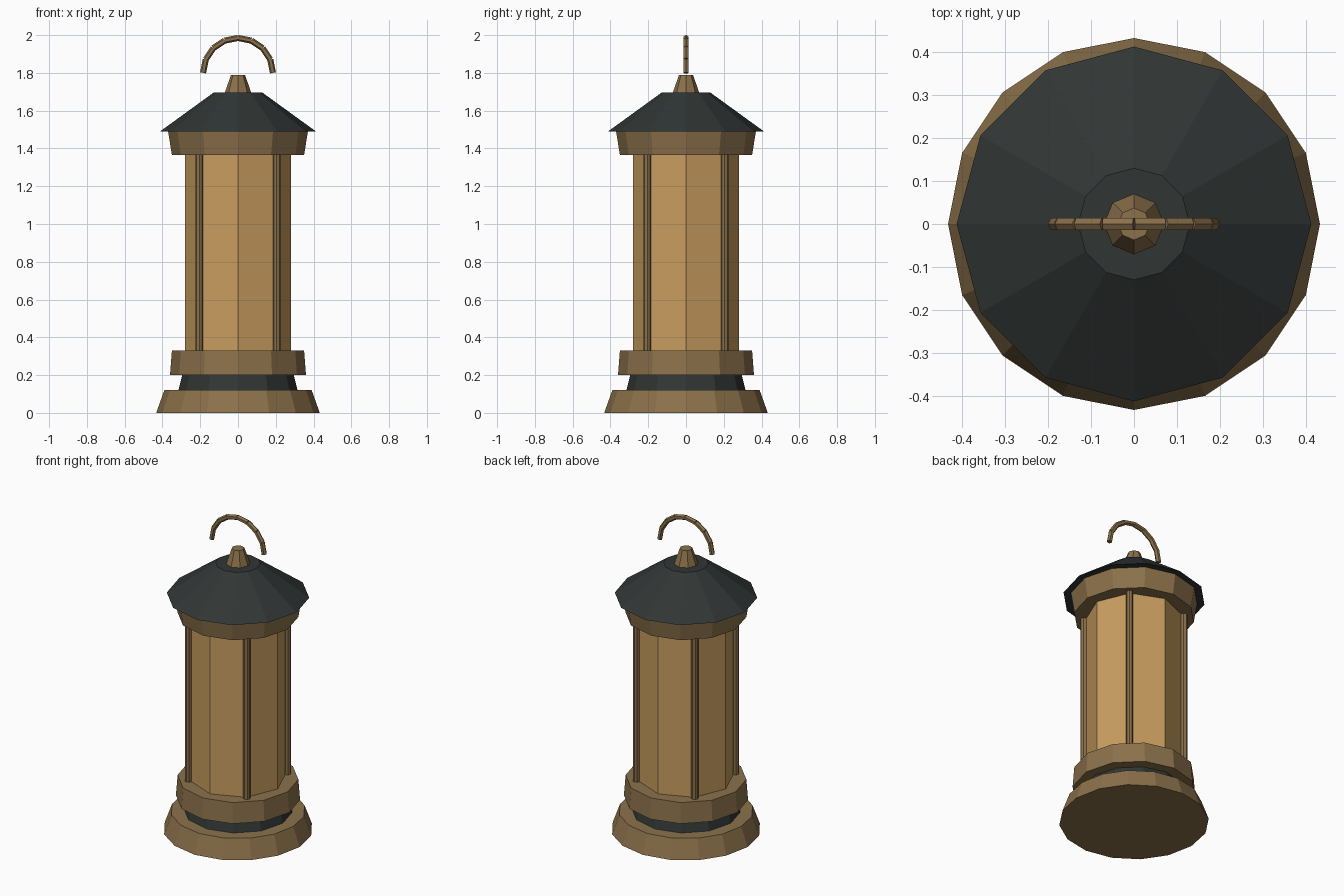
import bpy
from math import cos, sin, pi, radians
from mathutils import Vector

if "Cube" in bpy.data.objects:
    bpy.data.objects.remove(bpy.data.objects["Cube"])


def material(name, rgb):
    m = bpy.data.materials.new(name)
    m.diffuse_color = (*rgb, 1)
    m.use_nodes = True
    m.node_tree.nodes["Principled BSDF"].inputs["Base Color"].default_value = m.diffuse_color
    return m


brass = material("brass", (0.26, 0.165, 0.07))
iron = material("dark_iron", (0.03, 0.037, 0.036))
amber = material("amber_glass", (0.58, 0.34, 0.115))


def frustum(name, sides, r0, r1, z0, z1, mat, x=0, y=0):
    bpy.ops.mesh.primitive_cone_add(vertices=sides, radius1=r0, radius2=r1,
                                    depth=z1 - z0, location=(x, y, (z0 + z1) / 2))
    ob = bpy.context.object
    ob.name = name
    ob.data.materials.append(mat)
    return ob


def bar(name, a, b, r, sides, mat):
    d = b - a
    bpy.ops.mesh.primitive_cylinder_add(vertices=sides, radius=r, depth=d.length,
                                        location=(a + b) / 2,
                                        rotation=d.to_track_quat('Z', 'Y').to_euler())
    ob = bpy.context.object
    ob.name = name
    ob.data.materials.append(mat)


# Stacked body, bottom to top
frustum("base", 16, 0.433, 0.39, 0, 0.12, brass)
frustum("base_neck", 12, 0.315, 0.295, 0.12, 0.20, iron)
frustum("lower_collar", 12, 0.36, 0.35, 0.20, 0.33, brass)
frustum("glass", 8, 0.28, 0.28, 0.33, 1.365, amber)
frustum("upper_collar", 12, 0.35, 0.37, 1.365, 1.49, brass)
frustum("roof", 12, 0.413, 0.13, 1.49, 1.695, iron)
frustum("finial", 8, 0.07, 0.037, 1.695, 1.79, brass)

# Four corner rods around the glass
for i in range(4):
    a = radians(45 + 90 * i)
    frustum(f"corner_rod_{i + 1}", 8, 0.021, 0.021, 0.33, 1.365, brass,
            0.29 * cos(a), 0.29 * sin(a))

# Half-ring handle made of straight links
links = 8
pts = [Vector((0.185 * cos(pi * i / links), 0, 1.80 + 0.185 * sin(pi * i / links)))
       for i in range(links + 1)]
for i in range(links):
    bar(f"handle_link_{i + 1}", pts[i], pts[i + 1], 0.016, 6, brass)
